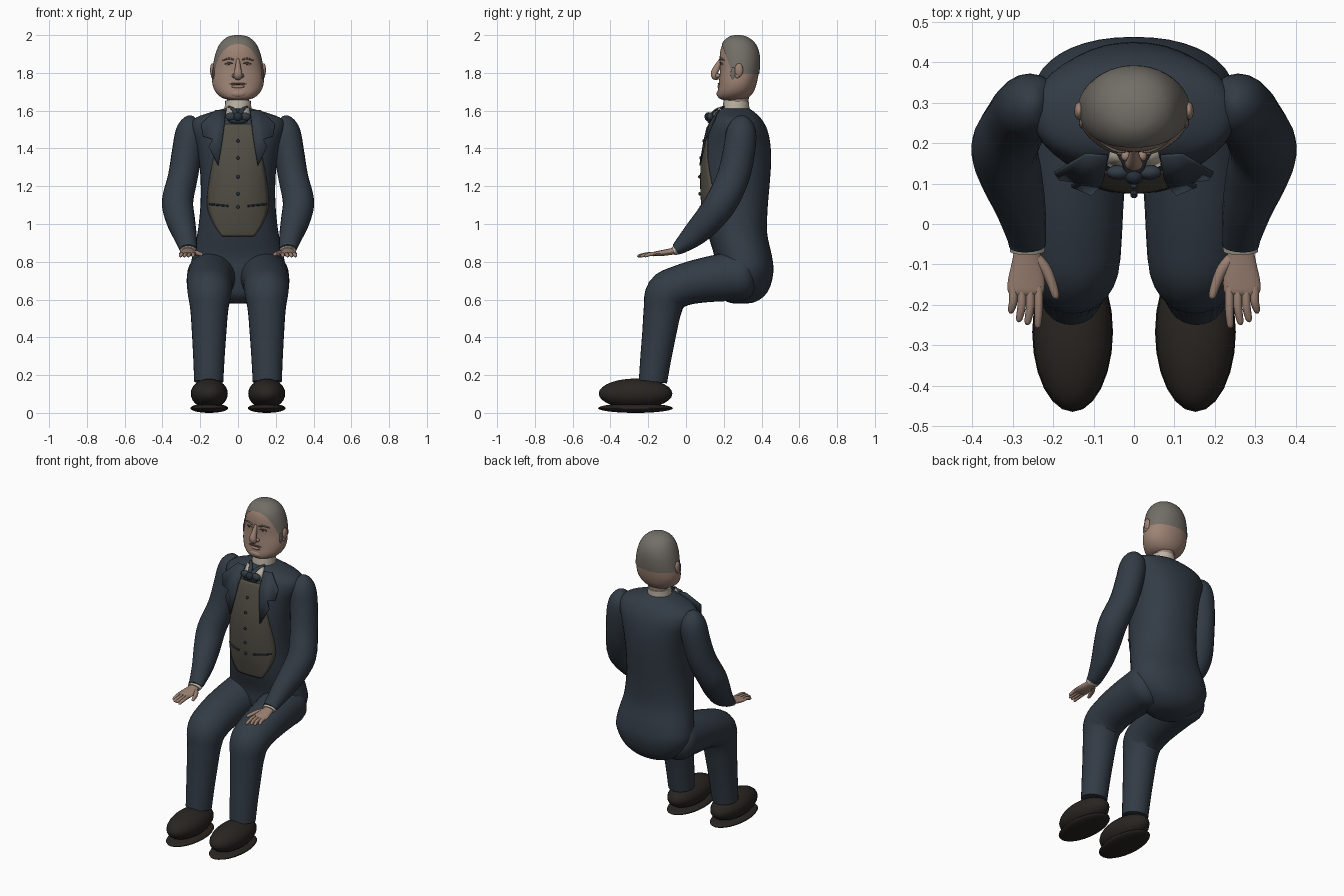
import bpy, bmesh, math
from mathutils import Vector

def material(name, rgb):
    m = bpy.data.materials.new(name)
    m.diffuse_color = (*rgb, 1)
    return m

SUIT = material("navy_cloth", (.032, .044, .06))
DARK = material("dark_navy", (.02, .028, .04))
VEST = material("olive_cloth", (.085, .077, .06))
SKIN = material("skin", (.34, .225, .175))
LIP = material("lip", (.13, .07, .06))
HAIR = material("grey_hair", (.17, .155, .135))
SHOE = material("dark_leather", (.022, .018, .015))
CREAM = material("cream_linen", (.5, .45, .37))

def finish(name, bm, mat, mirror=False, thick=0, angle=50):
    bmesh.ops.recalc_face_normals(bm, faces=bm.faces)
    me = bpy.data.meshes.new(name)
    bm.to_mesh(me)
    bm.free()
    ob = bpy.data.objects.new(name, me)
    bpy.context.collection.objects.link(ob)
    me.materials.append(mat)
    bpy.context.view_layer.objects.active = ob
    ob.select_set(True)
    bpy.ops.object.shade_smooth_by_angle(angle=math.radians(angle))
    ob.select_set(False)
    if thick:
        ob.modifiers.new("thickness", 'SOLIDIFY').thickness = thick
    if mirror:
        ob.modifiers.new("mirror", 'MIRROR').use_mirror_merge = False
    return ob

def skin_rings(rings, closed=True):
    """Bridge equal-length point rings into a bmesh."""
    bm = bmesh.new()
    vs = [[bm.verts.new(p) for p in r] for r in rings]
    n = len(vs[0])
    for a, b in zip(vs, vs[1:]):
        for i in range(n if closed else n - 1):
            j = (i + 1) % n
            bm.faces.new((a[i], a[j], b[j], b[i]))
    if closed:
        bm.faces.new(vs[0])
        bm.faces.new(vs[-1])
    return bm

def catmull(keys, steps):
    """Smoothly interpolate tuples of numbers."""
    out = []
    for i in range(len(keys) - 1):
        p = [keys[max(0, min(len(keys) - 1, i + k))] for k in (-1, 0, 1, 2)]
        for s in range(steps):
            t = s / steps
            out.append(tuple(.5 * (2*b + (c - a)*t + (2*a - 5*b + 4*c - d)*t*t + (3*b - a - 3*c + d)*t**3)
                             for a, b, c, d in zip(*p)))
    return out + [tuple(keys[-1])]

def power(v, e):
    return math.copysign(abs(v) ** e, v)

def body(rows, p, n=40, grow=0):
    """Loft rows of (z, half width, front y, back y) as superellipses."""
    rings = []
    for z, w, f, b in rows:
        ring = []
        for i in range(n):
            a = 2 * math.pi * i / n
            ring.append((power(math.cos(a), 2/p) * (w + grow),
                         (f + b)/2 + power(math.sin(a), 2/p) * ((b - f)/2 + grow), z + grow))
        rings.append(ring)
    return skin_rings(rings)

def tube(name, keys, mat, steps=4, n=20, mirror=True):
    """Sweep an ellipse along keys of (x, y, z, radius sideways, radius other)."""
    k = catmull([q if len(q) == 5 else (*q, q[3]) for q in keys], steps)
    rings = []
    for i, q in enumerate(k):
        t = (Vector(k[min(i + 1, len(k) - 1)][:3]) - Vector(k[max(i - 1, 0)][:3])).normalized()
        side = (Vector((1, 0, 0)) - t * t.x).normalized()
        up = t.cross(side)
        rings.append([Vector(q[:3]) + side * math.cos(a) * max(q[3], .001) + up * math.sin(a) * max(q[4], .001)
                      for a in (2 * math.pi * j / n for j in range(n))])
    return finish(name, skin_rings(rings), mat, mirror)

def ball(name, loc, size, mat, mirror=False, seg=20):
    bm = bmesh.new()
    bmesh.ops.create_uvsphere(bm, u_segments=seg, v_segments=seg // 2 + 2, radius=1)
    bmesh.ops.scale(bm, vec=size, verts=bm.verts)
    bmesh.ops.translate(bm, vec=loc, verts=bm.verts)
    return finish(name, bm, mat, mirror)

def sheet(name, pts, mat, thick=.006):
    bm = bmesh.new()
    bm.faces.new([bm.verts.new(p) for p in pts])
    bmesh.ops.triangulate(bm, faces=bm.faces[:])
    return finish(name, bm, mat, True, thick, 20)

# coat body, hips to neck
torso = catmull([(.578, .025, .27, .31), (.587, .09, .22, .365), (.62, .16, .18, .415), (.67, .215, .165, .446),
                 (.75, .25, .155, .463), (.83, .242, .15, .455), (.95, .215, .115, .43), (1.08, .2, .09, .432),
                 (1.2, .197, .082, .442), (1.32, .205, .085, .45), (1.42, .225, .1, .447), (1.5, .25, .12, .43),
                 (1.555, .235, .143, .4), (1.59, .15, .165, .365), (1.612, .07, .19, .335)], 4)
P = 2.2
finish("coat_body", body(torso, P), SUIT)

def chest(x, z):
    """Front surface of the coat at x, z."""
    for a, b in zip(torso, torso[1:]):
        if a[0] <= z <= b[0]:
            t = (z - a[0]) / (b[0] - a[0])
            _, w, f, k = (u + (v - u) * t for u, v in zip(a, b))
            return (f + k)/2 - (k - f)/2 * max(0, 1 - abs(x / w) ** P) ** (1 / P)
    return .2

# waistcoat panel, buttons, pockets
rows = catmull([(.935, .085), (1.0, .13), (1.09, .163), (1.2, .157), (1.35, .13), (1.45, .105), (1.53, .08)], 4)
finish("waistcoat", skin_rings([[(w*u/8, chest(w*u/8, z) - .007, z) for u in range(-8, 9)] for z, w in rows], False),
       VEST, thick=.004)
for z in (1.44, 1.35, 1.25, 1.16, 1.09):
    ball("waistcoat_button", (0, chest(0, z) - .011, z), (.009, .007, .009), DARK, seg=12)
tube("waistcoat_pocket", [(x, chest(x, 1.1) - .01, z, .005) for x, z in ((.05, 1.095), (.1, 1.1), (.15, 1.105))],
     DARK, n=8)

# lapels, shirt collar, neck, bow tie
sheet("lapel", [(.065, .165, 1.6), (.12, .168, 1.605), (.195, .122, 1.53), (.185, .108, 1.465), (.135, .1, 1.45),
                (.155, .09, 1.41), (.105, .07, 1.31), (.085, .09, 1.43), (.075, .108, 1.51)], SUIT, .008)
sheet("collar_wing", [(.015, .16, 1.605), (.06, .18, 1.62), (.068, .145, 1.55), (.03, .125, 1.56)], CREAM)
tube("neck", [(0, .27, 1.58, .058), (0, .275, 1.72, .06)], SKIN, mirror=False)
tube("shirt_collar", [(0, .263, 1.59, .072), (0, .265, 1.625, .07), (0, .267, 1.652, .068)], CREAM, mirror=False)
ball("tie_knot", (0, .118, 1.568), (.024, .02, .024), DARK)
ball("tie_loop", (.038, .128, 1.568), (.03, .018, .022), SUIT, True)
tube("tie_band", [(.008, .125, 1.575, .014, .006), (.022, .16, 1.605, .012, .006), (.05, .2, 1.62, .008, .006)], SUIT)
ball("tie_tail", (.0, .125, 1.545), (.05, .012, .014), DARK)

# head
skull = catmull([(1.657, .045, .195, .3), (1.668, .085, .172, .33), (1.695, .116, .167, .355), (1.73, .133, .172, .37),
                 (1.77, .137, .176, .38), (1.82, .131, .18, .387), (1.88, .12, .178, .388), (1.93, .103, .185, .376),
                 (1.965, .08, .204, .352), (1.988, .047, .232, .318), (1.996, .012, .262, .285)], 3)
finish("head", body(skull, 2.1), SKIN)
hair = body(skull, 2.1, grow=.004)
for co, no in (((0, 0, 1.795), (0, 0, -1)), ((0, .19, 1.95), (0, -1, -.36))):
    bmesh.ops.bisect_plane(hair, geom=hair.verts[:] + hair.edges[:] + hair.faces[:], plane_co=co, plane_no=no,
                           clear_outer=True)
finish("hair", hair, HAIR)
ball("sideburn", (.129, .25, 1.795), (.007, .014, .035), HAIR, True)

# face
tube("nose", [(0, .186, 1.88, .006, .005), (0, .176, 1.855, .011, .012), (0, .162, 1.825, .016, .018),
              (0, .149, 1.796, .022, .018), (0, .156, 1.777, .021, .016), (0, .172, 1.768, .006, .004)],
     SKIN, mirror=False)
ball("nostril_wing", (.02, .168, 1.785), (.012, .013, .012), SKIN, True)
ball("eye", (.047, .189, 1.846), (.016, .007, .006), CREAM, True)
ball("iris", (.047, .183, 1.846), (.006, .003, .005), DARK, True, 12)
tube("eyelid", [(.026, .183, 1.848, .003), (.047, .182, 1.855, .003), (.07, .194, 1.847, .003)], LIP, n=8)
tube("eyebrow", [(.022, .179, 1.87, .004), (.05, .185, 1.876, .005), (.082, .203, 1.866, .003)], HAIR, n=10)
ball("mouth", (0, .174, 1.742), (.045, .006, .005), LIP)
ball("lower_lip", (0, .176, 1.727), (.035, .01, .009), SKIN)
ball("chin", (0, .187, 1.69), (.05, .025, .024), SKIN)
ball("ear", (.136, .28, 1.815), (.012, .022, .036), SKIN, True)
ball("ear_lobe", (.134, .272, 1.785), (.009, .013, .014), SKIN, True)

# sleeves and cuffs
tube("sleeve", [(.222, .295, 1.555, .015), (.235, .295, 1.54, .055), (.253, .292, 1.485, .077, .08),
                (.27, .28, 1.38, .08, .085), (.292, .25, 1.25, .079, .086), (.32, .19, 1.12, .083, .085),
                (.306, .125, 1.03, .078, .078), (.283, .05, .95, .064, .066), (.267, -.025, .885, .05, .042),
                (.264, -.055, .865, .045, .03)], SUIT)
tube("cuff", [(.264, -.05, .863, .044, .026), (.264, -.068, .856, .043, .023)], CREAM)

# hands resting palm down
tube("palm", [(.264, -.05, .86, .03, .018), (.265, -.09, .852, .036, .017), (.266, -.135, .845, .045, .015),
              (.268, -.165, .842, .045, .012), (.268, -.176, .841, .036, .007)], SKIN)
for name, x0, x1, tip in (("index", .236, .238, -.258), ("middle", .257, .263, -.25),
                          ("ring", .278, .284, -.243), ("little", .299, .304, -.222)):
    mid = (-.16 + tip) / 2
    tube(name + "_finger", [(x0, -.155, .843, .0105), (x0, mid, .84, .0105), (x1, tip + .008, .831, .008),
                            (x1, tip, .83, .002)], SKIN, n=10)
tube("thumb", [(.245, -.08, .85, .014), (.22, -.11, .846, .014), (.204, -.145, .842, .012), (.194, -.178, .838, .009),
               (.193, -.186, .837, .002)], SKIN, n=10)

# trouser legs, hip to ankle
tube("trouser_leg", [(.13, .36, .735, .07), (.135, .31, .728, .128), (.14, .22, .72, .13, .128), (.148, .08, .7, .124, .117),
                     (.15, -.03, .672, .12, .11), (.151, -.1, .63, .115, .115), (.152, -.125, .54, .1, .1),
                     (.153, -.142, .42, .091, .09), (.154, -.16, .29, .083, .082), (.155, -.175, .165, .077, .075)], SUIT, n=28)

# shoes and soles
ball("shoe", (.152, -.267, .102), (.098, .195, .08), SHOE, True, 24)
ball("sole", (.152, -.267, .025), (.1, .198, .025), SHOE, True, 24)
